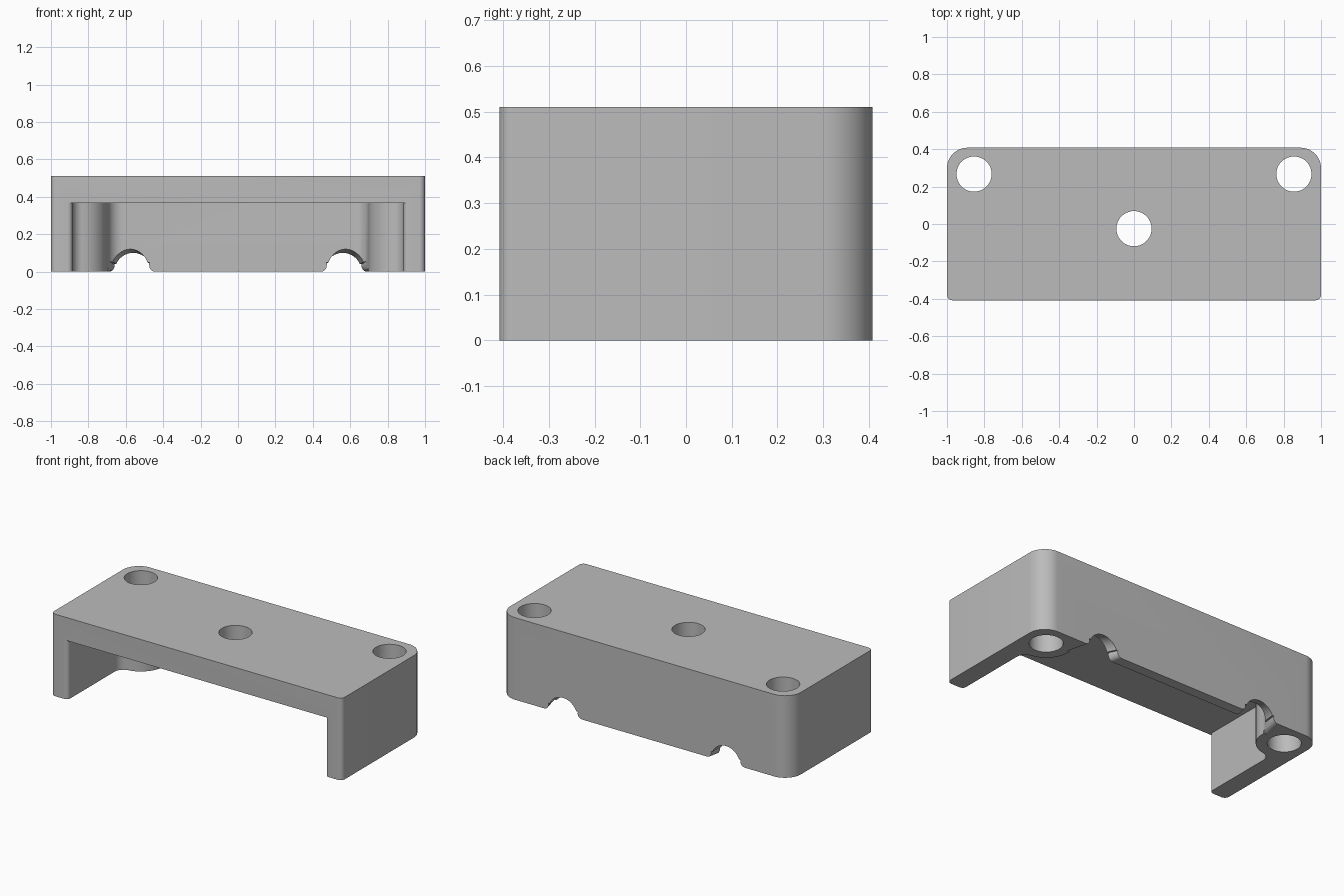
import bpy, bmesh, math

cube = bpy.data.objects.get("Cube")
if cube:
    bpy.data.objects.remove(cube, do_unlink=True)

HALF_X, HALF_Y, TOP, UNDERSIDE = 1.0, 0.408, 0.51, 0.367
HOLE_X, HOLE_Y, HOLE_R = 0.855, 0.267, 0.094

grey = bpy.data.materials.new("plain grey")
grey.use_nodes = True
grey.diffuse_color = (0.5, 0.5, 0.5, 1)
grey.node_tree.nodes["Principled BSDF"].inputs["Base Color"].default_value = (0.5, 0.5, 0.5, 1)


def arc(cx, cy, r, start, end, steps=12):
    angles = [math.radians(start + (end - start) * i / steps) for i in range(steps + 1)]
    return [(cx + r * math.cos(a), cy + r * math.sin(a)) for a in angles]


def mirrored(half):
    """Close a right-hand half outline with its mirror image."""
    return half + [(-x, y) for x, y in reversed(half)]


def loft(name, first, last):
    """Solid between two matching rings of 3D points."""
    bm = bmesh.new()
    a = [bm.verts.new(p) for p in first]
    b = [bm.verts.new(p) for p in last]
    n = len(a)
    bm.faces.new(a)
    bm.faces.new(b)
    for i in range(n):
        j = (i + 1) % n
        bm.faces.new((a[i], a[j], b[j], b[i]))
    bmesh.ops.recalc_face_normals(bm, faces=bm.faces)
    mesh = bpy.data.meshes.new(name)
    bm.to_mesh(mesh)
    bm.free()
    mesh.materials.append(grey)
    obj = bpy.data.objects.new(name, mesh)
    bpy.context.collection.objects.link(obj)
    return obj


def prism(name, outline, z0, z1):
    return loft(name, [(x, y, z0) for x, y in outline], [(x, y, z1) for x, y in outline])


# Block with large rear and small front corner radii
block = (arc(HALF_X - 0.03, -HALF_Y + 0.03, 0.03, -90, 0, 8)
         + arc(HALF_X - 0.11, HALF_Y - 0.11, 0.11, 0, 90, 16))
body = prism("mounting_block", mirrored(block), 0, TOP)

# Cavity leaves side legs, rear wall and rounded screw bosses
boss_r, leg_x, wall_y = 0.157, 0.885, 0.345
r1, r2 = 0.06, 0.08
f1x = leg_x - r1
f1y = HOLE_Y - math.sqrt((boss_r + r1) ** 2 - (HOLE_X - f1x) ** 2)
lean = math.degrees(math.atan2(HOLE_Y - f1y, HOLE_X - f1x))
f2y = wall_y - r2
f2x = HOLE_X - math.sqrt((boss_r + r2) ** 2 - (HOLE_Y - f2y) ** 2)
cavity = ([(leg_x + 0.025, -0.5)]
          + arc(leg_x + 0.025, -HALF_Y + 0.025, 0.025, 270, 180, 8)
          + arc(f1x, f1y, r1, 0, lean)
          + arc(HOLE_X, HOLE_Y, boss_r, lean + 180, 180)[1:]
          + arc(f2x, f2y, r2, 0, 90)[1:])
cutters = [prism("cavity_cutter", mirrored(cavity), -0.1, UNDERSIDE)]

# Vertical through holes
for x, y in ((0, -0.025), (HOLE_X, HOLE_Y), (-HOLE_X, HOLE_Y)):
    cutters.append(prism("hole_cutter", arc(x, y, HOLE_R, 0, 360, 48)[:-1], -0.1, 0.6))

# Flared cable grooves, rising and drifting outward towards the cavity
flare = arc(0.13, 0.03, 0.03, 270, 160, 6) + arc(0, 0, 0.1, 24, 90, 12)[:-1]
groove = [(0.13, -0.05)] + flare + [(0, 0.1)] + [(-x, z) for x, z in reversed(flare)] + [(-0.13, -0.05)]


def groove_ring(side, y):
    t = (HALF_Y - y) / (HALF_Y - wall_y)
    return [(side * (0.56 + 0.015 * t + x), y, z * (1 + 0.2 * t) if z > 0 else z)
            for x, z in groove]


for side in (1, -1):
    cutters.append(loft("groove_cutter", groove_ring(side, 0.43), groove_ring(side, 0.28)))

for cutter in cutters:
    mod = body.modifiers.new(cutter.name, "BOOLEAN")
    mod.operation = "DIFFERENCE"
    mod.solver = "EXACT"
    mod.object = cutter

# Bake the cuts and drop the cutters
bpy.context.view_layer.update()
result = bpy.data.meshes.new_from_object(body.evaluated_get(bpy.context.evaluated_depsgraph_get()))
body.modifiers.clear()
body.data = result
for cutter in cutters:
    bpy.data.objects.remove(cutter, do_unlink=True)

bpy.ops.object.select_all(action="DESELECT")
body.select_set(True)
bpy.context.view_layer.objects.active = body
bpy.ops.object.shade_smooth_by_angle(angle=math.radians(30))
